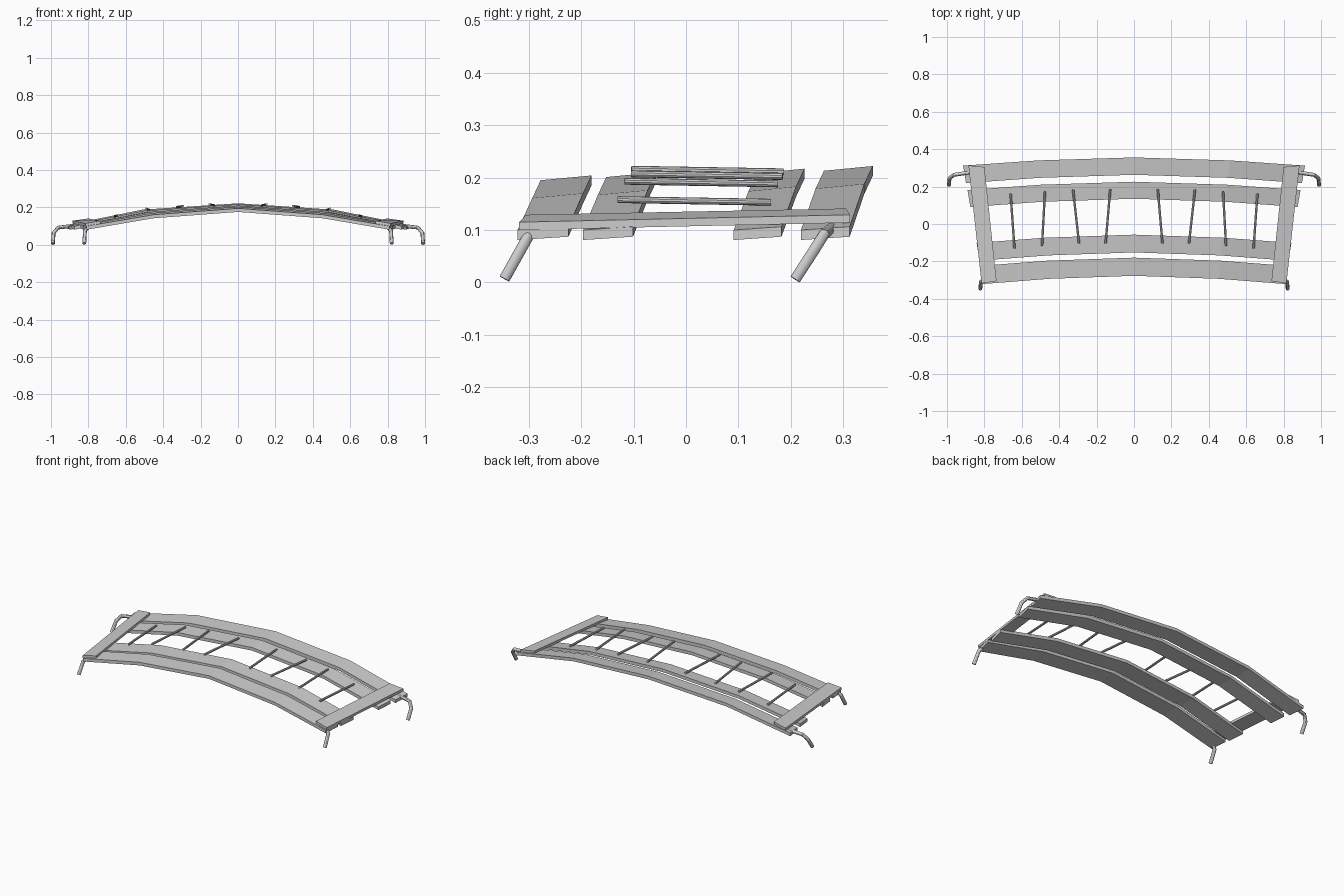
import bpy
import bmesh
from mathutils import Vector

if "Cube" in bpy.data.objects:
    bpy.data.objects.remove(bpy.data.objects["Cube"], do_unlink=True)

grey = bpy.data.materials.new("plain grey")
grey.use_nodes = True
grey.diffuse_color = (0.6, 0.6, 0.6, 1)
grey.node_tree.nodes["Principled BSDF"].inputs["Base Color"].default_value = (0.6, 0.6, 0.6, 1)


def finish(bm, name, smooth=False):
    bmesh.ops.recalc_face_normals(bm, faces=bm.faces)
    mesh = bpy.data.meshes.new(name)
    bm.to_mesh(mesh)
    bm.free()
    mesh.materials.append(grey)
    obj = bpy.data.objects.new(name, mesh)
    bpy.context.collection.objects.link(obj)
    if smooth:
        bpy.ops.object.select_all(action="DESELECT")
        obj.select_set(True)
        bpy.context.view_layer.objects.active = obj
        bpy.ops.object.shade_smooth_by_angle()
    return obj


def board(name, front, back, thickness):
    """Flat board through matching front-edge and back-edge top points."""
    bm = bmesh.new()
    drop = Vector((0, 0, thickness))
    rings = []
    for f, b in zip(front, back):
        f, b = Vector(f), Vector(b)
        rings.append([bm.verts.new(p) for p in (f, b, b - drop, f - drop)])
    for r, s in zip(rings, rings[1:]):
        for i in range(4):
            j = (i + 1) % 4
            bm.faces.new((r[i], r[j], s[j], s[i]))
    bm.faces.new(rings[0])
    bm.faces.new(rings[-1])
    return finish(bm, name)


def tube(name, points, radius, sides=12):
    """Round bar mitred at its bends, with flat ends."""
    bm = bmesh.new()
    pts = [Vector(p) for p in points]
    rings = []
    for i, p in enumerate(pts):
        into = (p - pts[i - 1]).normalized() if i else Vector()
        out = (pts[i + 1] - p).normalized() if i < len(pts) - 1 else Vector()
        turn = (into + out).to_track_quat("Z", "Y").to_matrix().to_4x4()
        turn.translation = p
        made = bmesh.ops.create_circle(bm, segments=sides, radius=radius, matrix=turn)
        rings.append(made["verts"])
    for r, s in zip(rings, rings[1:]):
        # start each ring at the vertex closest to its partner
        k = min(range(sides), key=lambda n: sum(
            (r[i].co - s[(i + n) % sides].co).length for i in range(sides)))
        s[:] = s[k:] + s[:k]
        for i in range(sides):
            j = (i + 1) % sides
            bm.faces.new((r[i], r[j], s[j], s[i]))
    bm.faces.new(rings[0])
    bm.faces.new(rings[-1])
    return finish(bm, name, True)


# Four long arched planks: name, front y, back y, top z, half lengths of both edges
planks = [
    ("front_outer_plank", -0.277, -0.18, 0.195, 0.81, 0.825),
    ("front_inner_plank", -0.152, -0.057, 0.201, 0.825, 0.842),
    ("back_inner_plank", 0.135, 0.226, 0.208, 0.875, 0.89),
    ("back_outer_plank", 0.263, 0.356, 0.213, 0.898, 0.914),
]
for name, y0, y1, top, len0, len1 in planks:
    def edge(y, z, length):
        bend = length * 0.56
        half = [(bend, y - 0.016, z - 0.034), (length, y - 0.044, 0.1 + (z - top) * 0.7)]
        mirrored = [(-x, yy, zz) for x, yy, zz in reversed(half)]
        return mirrored + [(0, y, z)] + half
    board(name, edge(y0, top, len0), edge(y1, top + 0.009, len1), 0.019)

# Rungs between the inner planks: back x, front x, back y, front y, z
rungs = [
    (0.127, 0.152, 0.186, -0.104, 0.213),
    (0.326, 0.294, 0.184, -0.104, 0.204),
    (0.476, 0.492, 0.175, -0.117, 0.190),
    (0.660, 0.639, 0.162, -0.130, 0.155),
]

for side, s in (("left", 1), ("right", -1)):
    # Cross boards lying over the plank ends
    board(side + "_end_board",
          [(s * 0.735, -0.305, 0.129), (s * 0.80, 0.305, 0.141)],
          [(s * 0.815, -0.318, 0.115), (s * 0.885, 0.313, 0.129)], 0.015)

    # Bent legs
    tube(side + "_front_leg", [(s * 0.74, -0.285, 0.108), (s * 0.797, -0.295, 0.098),
                               (s * 0.818, -0.308, 0.075), (s * 0.822, -0.346, 0.007)], 0.0105)
    tube(side + "_back_leg", [(s * 0.85, 0.28, 0.106), (s * 0.962, 0.263, 0.092),
                              (s * 0.986, 0.245, 0.063), (s * 0.9895, 0.208, 0.006)], 0.0105)

    for n, (xb, xf, yb, yf, z) in enumerate(rungs, 1):
        tube(f"{side}_rung_{n}", [(s * xb, yb, z - 0.002), (s * xf, yf, z + 0.003)], 0.0065, 10)
